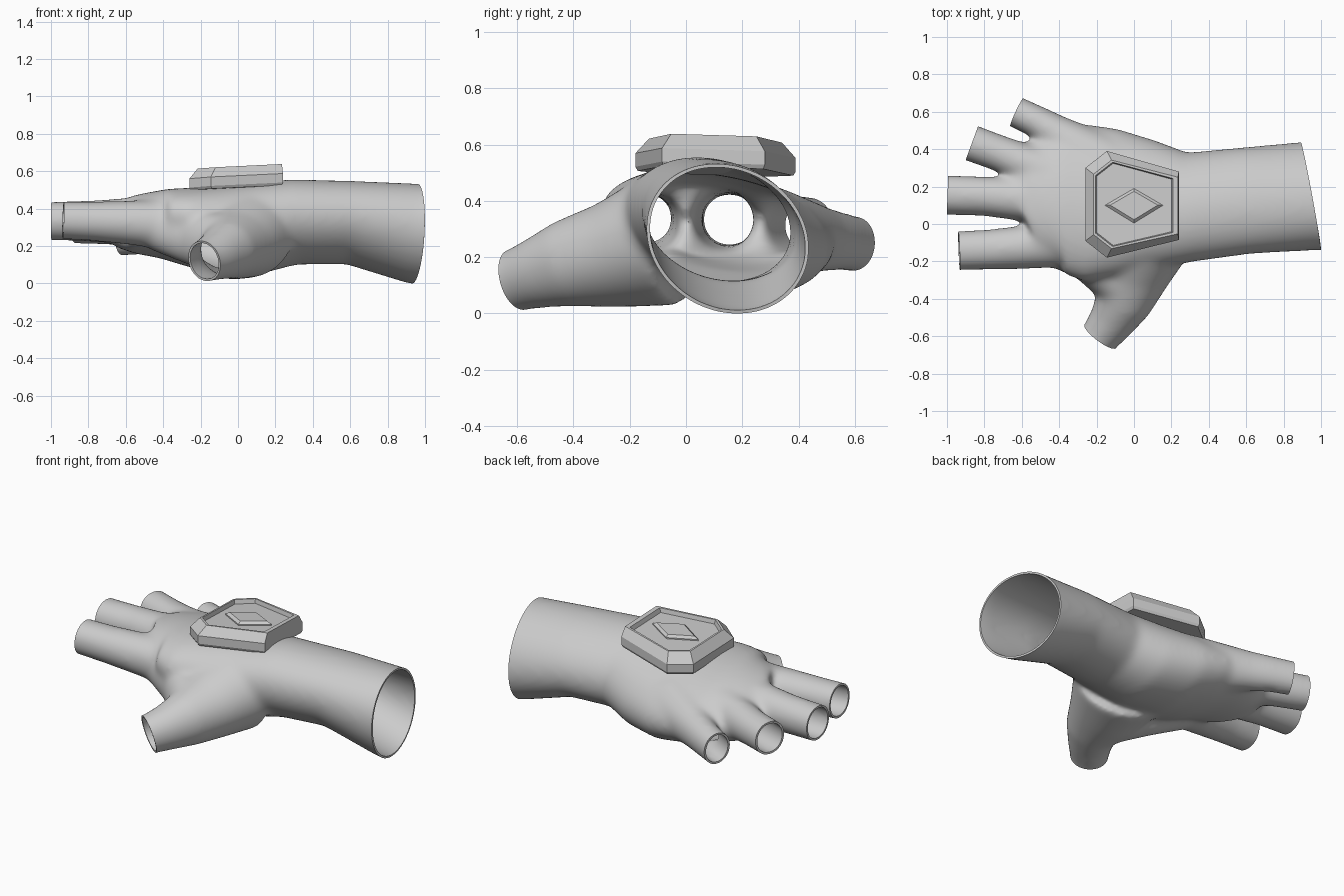
import bpy, bmesh, math
from mathutils import Vector

cube = bpy.data.objects.get("Cube")
if cube:
    bpy.data.objects.remove(cube)

GREY = (0.6, 0.6, 0.6, 1)
grey = bpy.data.materials.new("plain grey")
grey.use_nodes = True
grey.diffuse_color = GREY
grey.node_tree.nodes["Principled BSDF"].inputs["Base Color"].default_value = GREY


def add_object(name, bm):
    bmesh.ops.recalc_face_normals(bm, faces=bm.faces)
    mesh = bpy.data.meshes.new(name)
    bm.to_mesh(mesh)
    bm.free()
    mesh.materials.append(grey)
    ob = bpy.data.objects.new(name, mesh)
    bpy.context.scene.collection.objects.link(ob)
    return ob


def bake_modifiers(ob):
    dg = bpy.context.evaluated_depsgraph_get()
    mesh = bpy.data.meshes.new_from_object(ob.evaluated_get(dg))
    ob.modifiers.clear()
    ob.data = mesh


def skin(bm, rings):
    """Bridge a stack of point rings and cap both ends."""
    loops = [[bm.verts.new(p) for p in ring] for ring in rings]
    n = len(loops[0])
    for a, b in zip(loops, loops[1:]):
        for i in range(n):
            j = (i + 1) % n
            bm.faces.new((a[i], a[j], b[j], b[i]))
    bm.faces.new(loops[0][::-1])
    bm.faces.new(loops[-1])


def tube(bm, path, shear=0.0, sides=32):
    """Loft ellipses along a path of (x, y, z, half width, half height)."""
    centres = [Vector(p[:3]) for p in path]
    rings = []
    for i, (c, p) in enumerate(zip(centres, path)):
        t = (centres[min(i + 1, len(path) - 1)] - centres[max(i - 1, 0)]).normalized()
        side = t.cross(Vector((0, 0, 1))).normalized()
        up = side.cross(t)
        ring = []
        for k in range(sides):
            a = math.tau * k / sides
            v = c + side * p[3] * math.cos(a) + up * p[4] * math.sin(a)
            v.z -= shear * (v.y - c.y)
            ring.append(v)
        rings.append(ring)
    skin(bm, rings)


# Glove: cuff and palm as one loft
bm = bmesh.new()
tube(bm, [
    (1.15, .15, .25, .295, .28), (.94, .15, .272, .292, .265),
    (.6, .125, .33, .286, .22), (.3, .09, .333, .293, .225),
    (.1, .1, .3, .347, .24), (-.1, .11, .292, .4, .23),
    (-.25, .112, .305, .42, .205), (-.4, .125, .325, .392, .178),
    (-.5, .1, .328, .34, .16), (-.6, .05, .332, .25, .135)], shear=.14)

# Web between forefinger and thumb
tube(bm, [(-.44, -.11, .3, .11, .12), (-.25, -.19, .255, .115, .15),
          (-.1, -.32, .215, .115, .16)])

# Open fingers and thumb, each run past its end and then trimmed
digits = [
    [(-.3, -.09, .315, .14, .14), (-.6, -.125, .33, .117, .117),
     (-.78, -.137, .337, .108, .106), (-.935, -.143, .342, .106, .102)],
    [(-.3, .12, .33, .16, .16), (-.6, .133, .337, .118, .125),
     (-.8, .148, .338, .106, .11), (-.997, .155, .338, .107, .104)],
    [(-.3, .22, .32, .15, .15), (-.58, .322, .32, .106, .118),
     (-.72, .378, .318, .098, .106), (-.867, .432, .318, .1, .102)],
    [(-.15, .3, .285, .18, .17), (-.42, .488, .268, .1, .115),
     (-.53, .552, .26, .087, .104), (-.627, .597, .252, .085, .1)],
    [(.03, -.08, .265, .28, .24), (-.03, -.28, .208, .215, .188),
     (-.06, -.43, .18, .152, .156), (-.12, -.52, .15, .125, .13),
     (-.18, -.6, .124, .107, .113)],
]
EXTRA = .08
ends = [(Vector((.945, .15, .27)), Vector((1, .18, -.03)).normalized(), .5)]
for path in digits:
    tip = Vector(path[-1][:3])
    out = (tip - Vector(path[-2][:3])).normalized()
    tube(bm, path + [tuple(tip + out * EXTRA) + path[-1][3:]])
    ends.append((tip, out, math.hypot(EXTRA, path[-1][4]) + .02))

glove = add_object("glove", bm)
remesh = glove.modifiers.new("merge", "REMESH")
remesh.mode = "VOXEL"
remesh.voxel_size = .012
bake_modifiers(glove)

# Soften the webs and trim every opening
bm = bmesh.new()
bm.from_mesh(glove.data)
for _ in range(24):
    bmesh.ops.smooth_vert(bm, verts=bm.verts, factor=.5,
                          use_axis_x=True, use_axis_y=True, use_axis_z=True)
for tip, out, reach in ends:
    faces = []
    for f in bm.faces:
        d = f.calc_center_median() - tip
        if d.length < reach and d.dot(out) > -.05:
            faces.append(f)
    edges = list({e for f in faces for e in f.edges})
    verts = list({v for f in faces for v in f.verts})
    bmesh.ops.bisect_plane(bm, geom=verts + edges + faces, dist=1e-5,
                           plane_co=tip, plane_no=out, clear_outer=True)
bm.to_mesh(glove.data)
bm.free()

# Thin fabric wall
wall = glove.modifiers.new("wall", "SOLIDIFY")
wall.thickness = .012
wall.offset = -1
bake_modifiers(glove)
if not glove.data.materials:
    glove.data.materials.append(grey)
low = min(v.co.z for v in glove.data.vertices)
for v in glove.data.vertices:
    v.co.z -= low

bpy.ops.object.select_all(action="DESELECT")
glove.select_set(True)
bpy.context.view_layer.objects.active = glove
bpy.ops.object.shade_smooth_by_angle(angle=math.radians(40))

# Six-sided plate on the back of the hand, with a sunken panel
CENTRE = Vector((0, .105))


def level(outline, scale, drop, right=None):
    """Scaled outline at a depth below the tilted top of the plate."""
    ring = []
    for x, y in outline:
        px = x * scale
        py = CENTRE.y + (y - CENTRE.y) * scale
        if right and x > .2:
            px = right
        ring.append((px, py, .621 + .055 * px - .03 * (py - CENTRE.y) - drop))
    return ring


hexagon = [(-.26, .3), (-.145, .39), (.24, .28), (.24, -.085), (-.145, -.18), (-.26, -.09)]
bm = bmesh.new()
skin(bm, [level(hexagon, .97, .115), level(hexagon, 1, .1), level(hexagon, 1, .052),
          level(hexagon, .83, 0, .235), level(hexagon, .79, 0, .208),
          level(hexagon, .77, .025, .2)])
add_object("back_plate", bm)

# Raised diamond
diamond = [(-.155, .1), (0, .005), (.155, .1), (0, .19)]
bm = bmesh.new()
skin(bm, [level(diamond, 1, .035), level(diamond, 1, .018), level(diamond, .82, .004)])
add_object("plate_diamond", bm)
